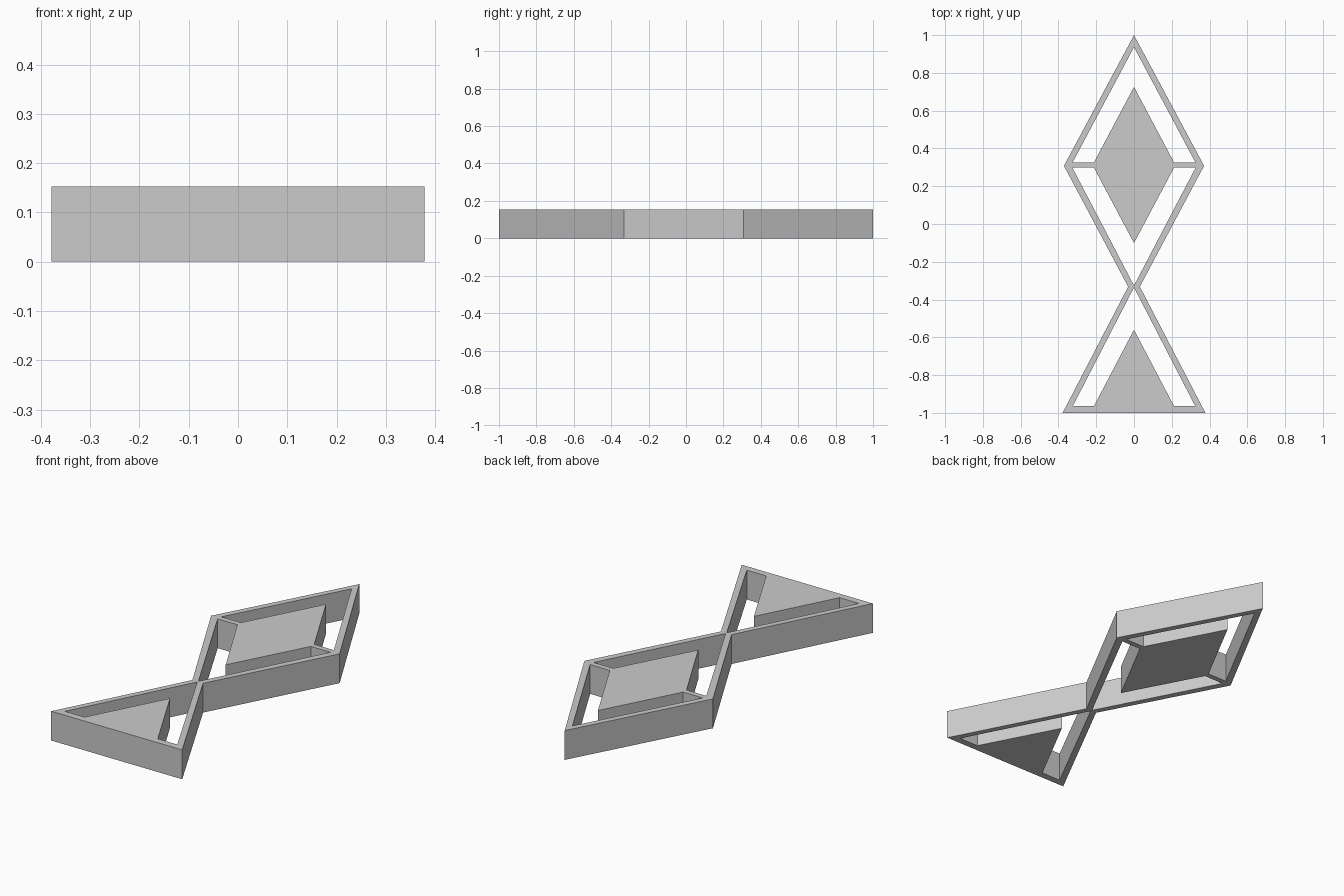
import bpy

if "Cube" in bpy.data.objects:
    bpy.data.objects.remove(bpy.data.objects["Cube"])

HEIGHT = 0.153


def mirrored(right, left_from):
    """Close a right-hand profile with its mirror image in x."""
    return right + [(-x, y) for x, y in reversed(right) if x > left_from]


# Right-hand halves of the outline and of the three openings
profiles = [
    # outer silhouette: diamond above a triangle, pinched at the waist
    [(0, 1), (0.371, 0.308), (0.031, -0.332), (0.378, -1)],
    # opening above the crossbar
    [(0, 0.936), (0.325, 0.326), (0.212, 0.326), (0, 0.726)],
    # opening below the crossbar
    [(0, -0.101), (0.212, 0.298), (0.326, 0.298), (0, -0.326)],
    # opening in the lower triangle
    [(0, -0.336), (0.324, -0.964), (0.212, -0.964), (0, -0.56)],
]

# Flat filled curve, extruded to a plate with openings
curve = bpy.data.curves.new("ornament_plate", 'CURVE')
curve.dimensions = '2D'
curve.fill_mode = 'BOTH'
curve.extrude = HEIGHT / 2
for half in profiles:
    loop = mirrored(half, 0)
    spline = curve.splines.new('POLY')
    spline.points.add(len(loop) - 1)
    for point, (x, y) in zip(spline.points, loop):
        point.co = (x, y, 0, 1)
    spline.use_cyclic_u = True

plate = bpy.data.objects.new("ornament_plate", curve)
bpy.context.collection.objects.link(plate)
plate.location.z = HEIGHT / 2

# Turn into a welded mesh with consistent normals
bpy.context.view_layer.objects.active = plate
plate.select_set(True)
bpy.ops.object.convert(target='MESH')
bpy.ops.object.mode_set(mode='EDIT')
bpy.ops.mesh.select_all(action='SELECT')
bpy.ops.mesh.remove_doubles(threshold=0.0005)
bpy.ops.mesh.normals_make_consistent(inside=False)
bpy.ops.object.mode_set(mode='OBJECT')
bpy.ops.object.shade_flat()
